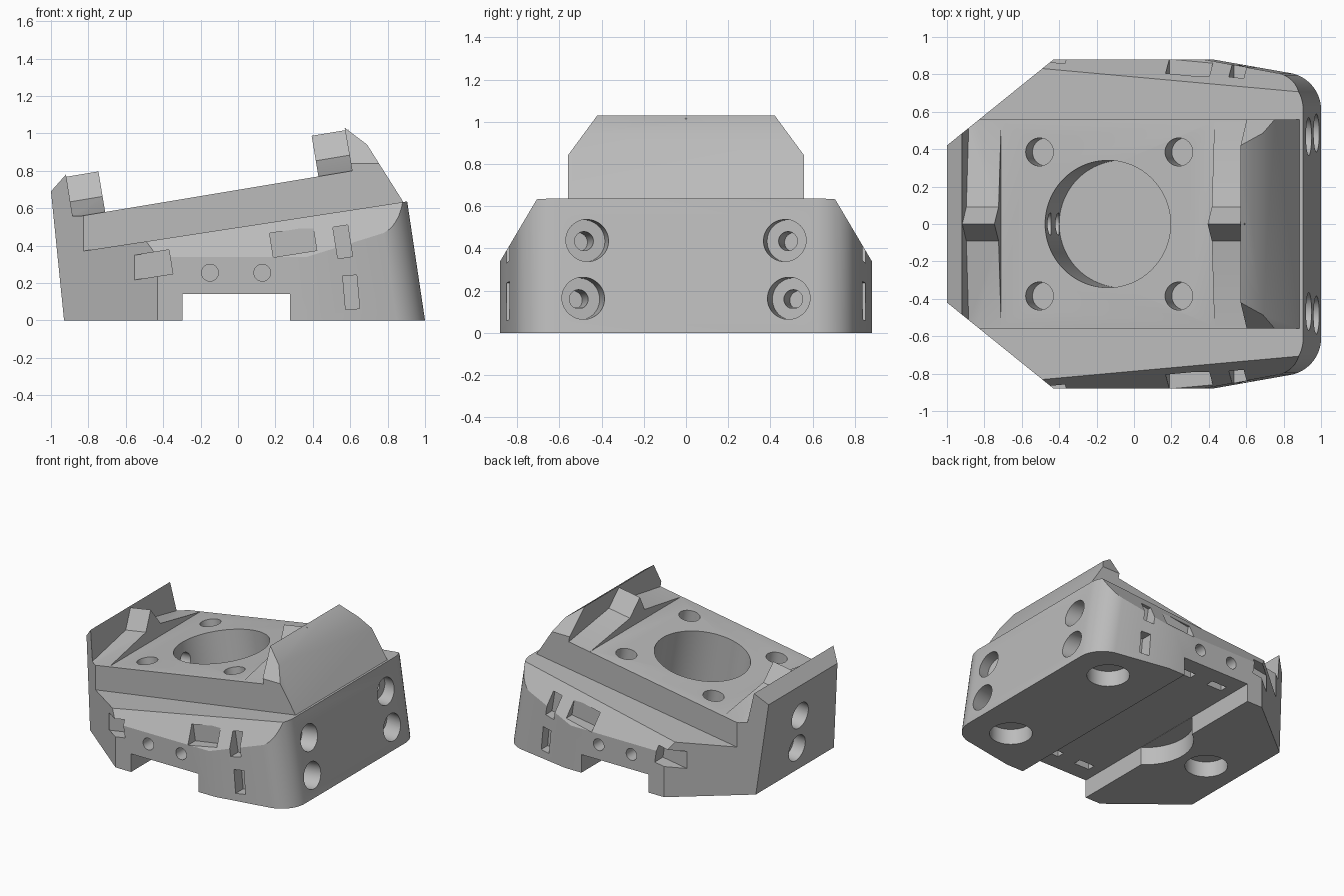
import bpy, bmesh
from math import cos, sin, radians, atan2
from mathutils import Vector, Matrix

cube = bpy.data.objects.get("Cube")
if cube:
    bpy.data.objects.remove(cube, do_unlink=True)

grey = bpy.data.materials.new("light grey")
grey.use_nodes = True
tone = (0.5, 0.5, 0.5, 1)
grey.diffuse_color = tone
grey.node_tree.nodes["Principled BSDF"].inputs["Base Color"].default_value = tone

TILT = atan2(0.19, 1.14)                       # slope of the mounting plate
NORMAL = Vector((-sin(TILT), 0, cos(TILT)))


def plate_point(x, y=0):
    return Vector((x, y, 0.698 + 0.167 * x))


def finish(bm, name):
    bmesh.ops.recalc_face_normals(bm, faces=bm.faces)
    mesh = bpy.data.meshes.new(name)
    bm.to_mesh(mesh)
    bm.free()
    ob = bpy.data.objects.new(name, mesh)
    bpy.context.collection.objects.link(ob)
    mesh.materials.append(grey)
    return ob


def prism(points, vector):
    bm = bmesh.new()
    face = bm.faces.new([bm.verts.new(p) for p in points])
    new = bmesh.ops.extrude_face_region(bm, geom=[face])["geom"]
    bmesh.ops.translate(bm, vec=vector, verts=[v for v in new if isinstance(v, bmesh.types.BMVert)])
    bmesh.ops.recalc_face_normals(bm, faces=bm.faces)
    return bm


def side_prism(profile, half):
    return prism([(x, -half, z) for x, z in profile], (0, 2 * half, 0))


def trim(bm, planes):
    """Keep what lies behind every plane (point, normal), on both sides of y."""
    for co, no in planes:
        for s in (1, -1):
            geom = bm.verts[:] + bm.edges[:] + bm.faces[:]
            cut = bmesh.ops.bisect_plane(bm, geom=geom, dist=1e-5, clear_outer=True,
                                         plane_co=(co[0], co[1] * s, co[2]),
                                         plane_no=(no[0], no[1] * s, no[2]))["geom_cut"]
            edges = [e for e in cut if isinstance(e, bmesh.types.BMEdge) and e.is_boundary]
            if edges:
                bmesh.ops.edgenet_fill(bm, edges=edges)
            bmesh.ops.remove_doubles(bm, verts=bm.verts, dist=1e-5)
    return bm


def combine(target, other, op):
    mod = target.modifiers.new(op.lower(), 'BOOLEAN')
    mod.operation, mod.solver, mod.object = op, 'EXACT', other
    other.hide_render = True
    bpy.context.view_layer.objects.active = target
    bpy.ops.object.modifier_apply(modifier=mod.name)
    bpy.data.objects.remove(other, do_unlink=True)


def drill(start, direction, radius, depth, sides=48):
    d = Vector(direction).normalized()
    bm = bmesh.new()
    bmesh.ops.create_cone(bm, cap_ends=True, segments=sides, radius1=radius, radius2=radius, depth=depth)
    turn = d.to_track_quat('Z', 'Y').to_matrix().to_4x4()
    bmesh.ops.transform(bm, verts=bm.verts, matrix=Matrix.Translation(Vector(start) + d * depth / 2) @ turn)
    combine(body, finish(bm, "drill_cutter"), 'DIFFERENCE')


def box_cut(centre, size, angle=0):
    bm = bmesh.new()
    bmesh.ops.create_cube(bm, size=1)
    mat = Matrix.Translation(centre) @ Matrix.Rotation(-angle, 4, 'Y') @ Matrix.Diagonal((*size, 1))
    bmesh.ops.transform(bm, verts=bm.verts, matrix=mat)
    combine(body, finish(bm, "slot_cutter"), 'DIFFERENCE')


# Clipping planes: diagonal corners, rounded corners, sloped shoulders, hood corners
diagonal = [((-0.43, 0.88, 0), (-0.46, 0.57, 0))]
rounded = []
for i in range(11):
    t = radians(8 * i)
    rounded.append(((0.8 + 0.2 * cos(t), 0.61 + 0.2 * sin(t), 0), (cos(t), sin(t), 0.15 * cos(t))))
shoulder = [((0, 0.88, 0.34), (0, 0.27, 0.16))]
hood_corner = [((0, 0.56, 0.84), (0, 0.19, 0.14))]

# Base body with sloping ledge
base = [(-0.93, 0), (1, 0), (0.91, 0.637), (-0.965, 0.35)]
body = finish(trim(side_prism(base, 0.88), diagonal + rounded + shoulder), "sensor_mount_body")

# Raised plate with end wall and hood
upper = [(-0.93, 0), (-1, 0.69), (-0.92, 0.78), (-0.883, 0.551), (0.61, 0.8),
         (0.57, 1.03), (0.69, 0.94), (0.905, 0.6), (0.88, 0.1)]
combine(body, finish(trim(side_prism(upper, 0.56), diagonal + hood_corner), "raised_plate"), 'UNION')

# Peaked ribs against both walls
peak = [(-0.55, 0), (-0.09, 0.085), (0, 0.22), (0.09, 0.085), (0.55, 0), (0.55, -0.05), (-0.55, -0.05)]
for x, length in ((-0.71, -0.19), (0.43, 0.2)):
    rib = prism([(0, y, h) for y, h in peak], (length, 0, 0))
    bmesh.ops.transform(rib, verts=rib.verts,
                        matrix=Matrix.Translation(plate_point(x)) @ Matrix.Rotation(-TILT, 4, 'Y'))
    combine(body, finish(trim(rib, diagonal), "peaked_rib"), 'UNION')

# Central bore and plate screw holes
drill(plate_point(-0.14) + NORMAL * 0.05, -NORMAL, 0.34, 0.51, 96)
for x in (-0.505, 0.24):
    for y in (-0.385, 0.385):
        drill(plate_point(x, y) + NORMAL * 0.05, -NORMAL, 0.075, 0.27)

# Underside channel, round recess and foot holes
box_cut((-0.01, 0, 0.02), (0.575, 2, 0.24))
drill((-0.1, 0, -0.1), (0, 0, 1), 0.34, 0.238, 96)
for x, y in ((0.68, 0.53), (0.68, -0.53), (-0.66, 0)):
    drill((x, y, -0.1), (0, 0, 1), 0.15, 0.22)

# Counterbored holes in the hood end, and two holes in the low end
for s in (-1, 1):
    for y, z in ((0.455, 0.44), (0.48, 0.165)):
        aim = Vector((-1, 0.15 * s, -0.03))
        start = Vector((1.02, y * s, z))
        drill(start, aim, 0.1, 0.19)
        drill(start, aim, 0.045, 0.38)
for z in (0.17, 0.43):
    drill((-1.1, 0, z), (1, 0, 0.08), 0.1, 0.25)
    drill((-1.1, 0, z), (1, 0, 0.08), 0.06, 0.7)

# Side strap slots, screw holes and nut pockets
for s in (-1, 1):
    box_cut((-0.475, 0.88 * s, 0.295), (0.235, 0.2, 0.13), radians(9))
    box_cut((0.295, 0.89 * s, 0.42), (0.235, 0.2, 0.13), radians(9))
    box_cut((0.56, 0.86 * s, 0.42), (0.08, 0.2, 0.17), radians(9))
    box_cut((0.605, 0.86 * s, 0.15), (0.075, 0.2, 0.18), radians(5))
    for x in (-0.15, 0.13):
        drill((x, 0.95 * s, 0.255), (0, -s, 0), 0.045, 0.3)
        box_cut((x, 0.72 * s, 0.22), (0.13, 0.06, 0.2))

# Smooth curved walls, keep edges crisp
bpy.ops.object.select_all(action='DESELECT')
body.select_set(True)
bpy.context.view_layer.objects.active = body
bpy.ops.object.shade_smooth_by_angle(angle=radians(25))
